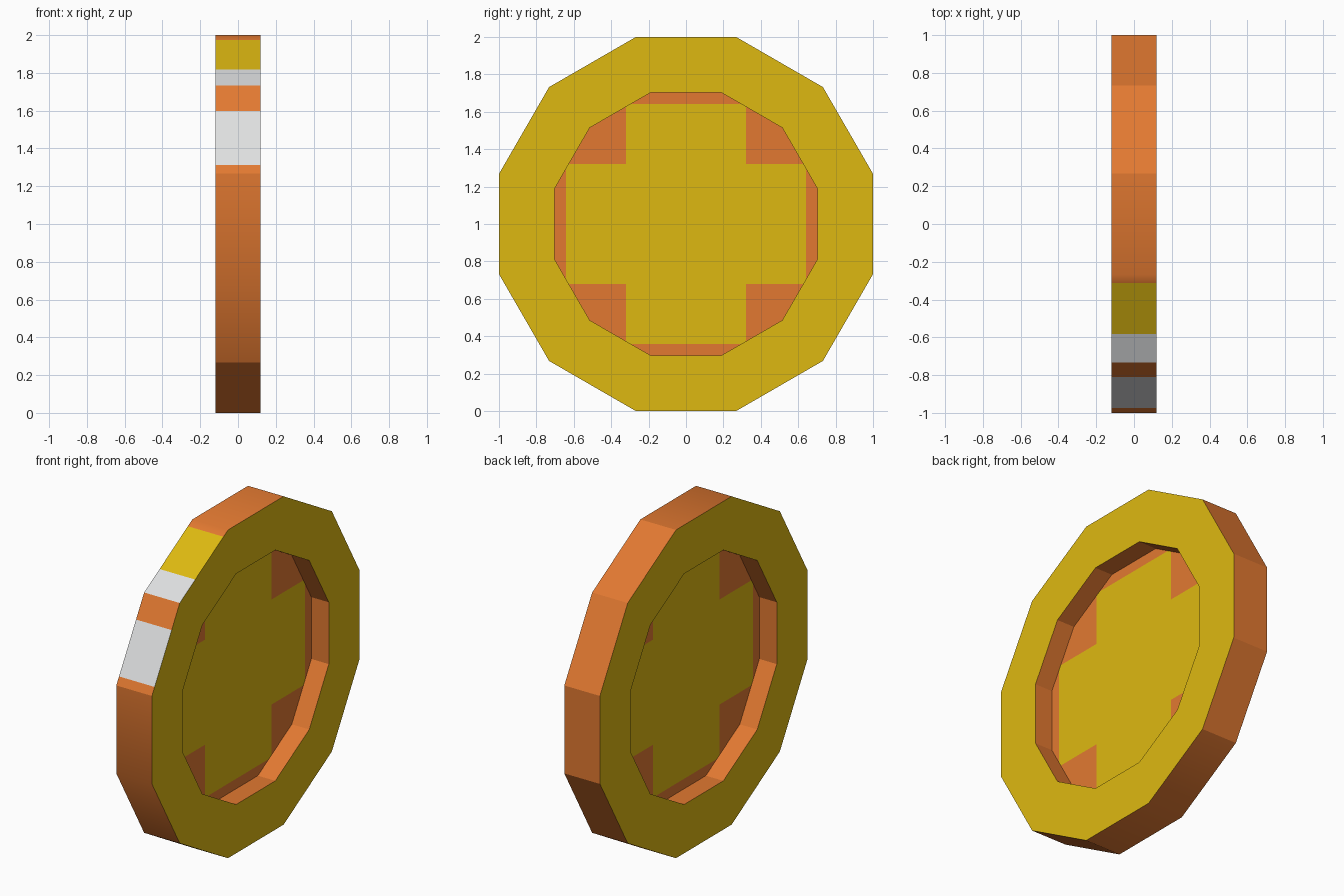
import bpy, bmesh, math
from mathutils import Vector

if "Cube" in bpy.data.objects:
    bpy.data.objects.remove(bpy.data.objects["Cube"])

HALF = 0.12                       # half thickness of the coin
R_OUT = 1.0 / math.cos(math.pi / 12)
R_IN = 0.703 / math.cos(math.pi / 12)


def material(name, srgb):
    m = bpy.data.materials.new(name)
    lin = [((c / 255 + 0.055) / 1.055) ** 2.4 for c in srgb]
    m.diffuse_color = (*lin, 1)
    m.use_nodes = True
    m.node_tree.nodes["Principled BSDF"].inputs["Base Color"].default_value = m.diffuse_color
    return m


MATS = [material("orange", (226, 121, 49)),
        material("gold", (222, 185, 17)),
        material("white", (222, 223, 224))]
ORANGE, GOLD, WHITE = range(3)


def corner(i, r):
    a = math.radians(15 + 30 * i)
    return r * math.cos(a), 1 + r * math.sin(a)      # (y, z)


def finish(bm, name):
    bmesh.ops.recalc_face_normals(bm, faces=bm.faces)
    me = bpy.data.meshes.new(name)
    bm.to_mesh(me)
    bm.free()
    for m in MATS:
        me.materials.append(m)
    ob = bpy.data.objects.new(name, me)
    bpy.context.collection.objects.link(ob)
    return ob


# Rim: twelve-sided ring, two of its outer sides carry painted glint stripes
STRIPES = {  # side: (cut heights going round, colours between the cuts)
    3: ((1.975, 1.818), (ORANGE, GOLD, WHITE)),
    4: ((1.597, 1.313), (ORANGE, WHITE, ORANGE)),
}
bm = bmesh.new()


def pair(p):
    return [bm.verts.new((x, *p)) for x in (-HALF, HALF)]


outer = [pair(corner(i, R_OUT)) for i in range(12)]
inner = [pair(corner(i, R_IN)) for i in range(12)]
for i in range(12):
    j = (i + 1) % 12
    cuts, cols = STRIPES.get(i, ((), (ORANGE,)))
    (y0, z0), (y1, z1) = corner(i, R_OUT), corner(i + 1, R_OUT)
    row = [outer[i]]
    for z in cuts:
        row.append(pair((y0 + (y1 - y0) * (z - z0) / (z1 - z0), z)))
    row.append(outer[j])
    for a, b, col in zip(row, row[1:], cols):
        bm.faces.new((a[0], b[0], b[1], a[1])).material_index = col
    bm.faces.new((inner[i][0], inner[i][1], inner[j][1], inner[j][0])).material_index = ORANGE
    for s in (0, 1):
        bm.faces.new([p[s] for p in row] + [inner[j][s], inner[i][s]]).material_index = GOLD

# Hard corners, with three softened ones on the outer wall
for f in bm.faces:
    f.smooth = True
for e in bm.edges:
    e.smooth = False
for i in (3, 6, 9):
    bm.edges.get(outer[i]).smooth = True
finish(bm, "rim")

# Centre plate: thin disc with a gold cross on orange, both sides
bm = bmesh.new()
T = 0.002
for x in (-T, T):
    bm.faces.new([bm.verts.new((x, *corner(i, R_IN))) for i in range(12)])
for axis in (Vector((0, 1, 0)), Vector((0, 0, 1))):
    for d in (-0.642, -0.32, 0.32, 0.642):
        bmesh.ops.bisect_plane(bm, geom=bm.verts[:] + bm.edges[:] + bm.faces[:],
                               plane_co=Vector((0, 0, 1)) + axis * d, plane_no=axis)
for f in bm.faces:
    c = f.calc_center_median()
    y, z = abs(c.y), abs(c.z - 1)
    cross = max(y, z) < 0.642 and min(y, z) < 0.32
    f.material_index = GOLD if cross else ORANGE
    f.normal_update()
    if f.normal.x * c.x < 0:
        f.normal_flip()
me_ob = bpy.data.meshes.new("centre_plate")
bm.to_mesh(me_ob)
bm.free()
for m in MATS:
    me_ob.materials.append(m)
bpy.context.collection.objects.link(bpy.data.objects.new("centre_plate", me_ob))
